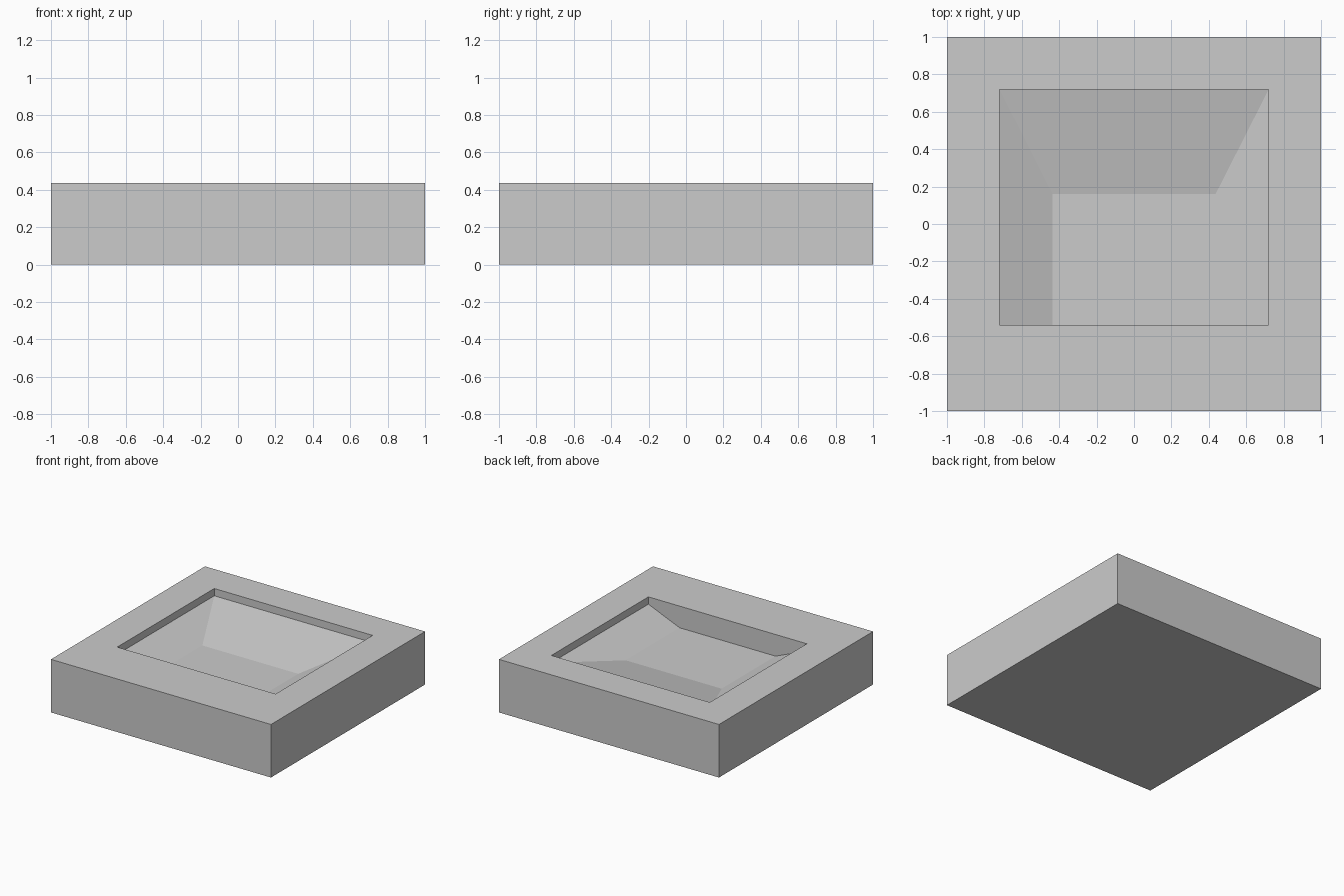
import bpy, bmesh

if "Cube" in bpy.data.objects:
    bpy.data.objects.remove(bpy.data.objects["Cube"])

TOP = 0.436            # block height
LIP = TOP - 0.06       # foot of the short vertical rim
FLOOR = TOP - 0.178    # flat bottom of the basin

stone = bpy.data.materials.new("light_grey")
stone.diffuse_color = (0.6, 0.6, 0.6, 1)
stone.use_nodes = True
stone.node_tree.nodes["Principled BSDF"].inputs["Base Color"].default_value = stone.diffuse_color

bm = bmesh.new()


def ring(x, y0, y1, z):
    """Rectangle of vertices: front left, front right, back right, back left."""
    return [bm.verts.new(p) for p in
            ((-x, y0, z), (x, y0, z), (x, y1, z), (-x, y1, z))]


def band(a, b, sides=range(4)):
    """Join two rings with quads."""
    for i in sides:
        j = (i + 1) % 4
        bm.faces.new((a[i], a[j], b[j], b[i]))


base = ring(1, -1, 1, 0)
outer = ring(1, -1, 1, TOP)
rim = ring(0.72, -0.54, 0.72, TOP)
lip = ring(0.72, -0.54, 0.72, LIP)
floor = ring(0.436, -0.54, 0.16, FLOOR)

bm.faces.new(base[::-1])
band(base, outer)                # outer walls
band(outer, rim)                 # flat top border
band(rim, lip, (1, 2, 3))        # short vertical rim on right, back, left
band(lip, floor, (1, 2, 3))      # sloping basin sides
bm.faces.new(floor)
# upright front wall of the basin
bm.faces.new((rim[0], rim[1], lip[1], floor[1], floor[0], lip[0]))

bmesh.ops.recalc_face_normals(bm, faces=bm.faces)
# merge the top border's coplanar quads into two halves' worth of clean faces
mesh = bpy.data.meshes.new("basin_block")
bm.to_mesh(mesh)
bm.free()
mesh.materials.append(stone)
bpy.context.collection.objects.link(bpy.data.objects.new("basin_block", mesh))
